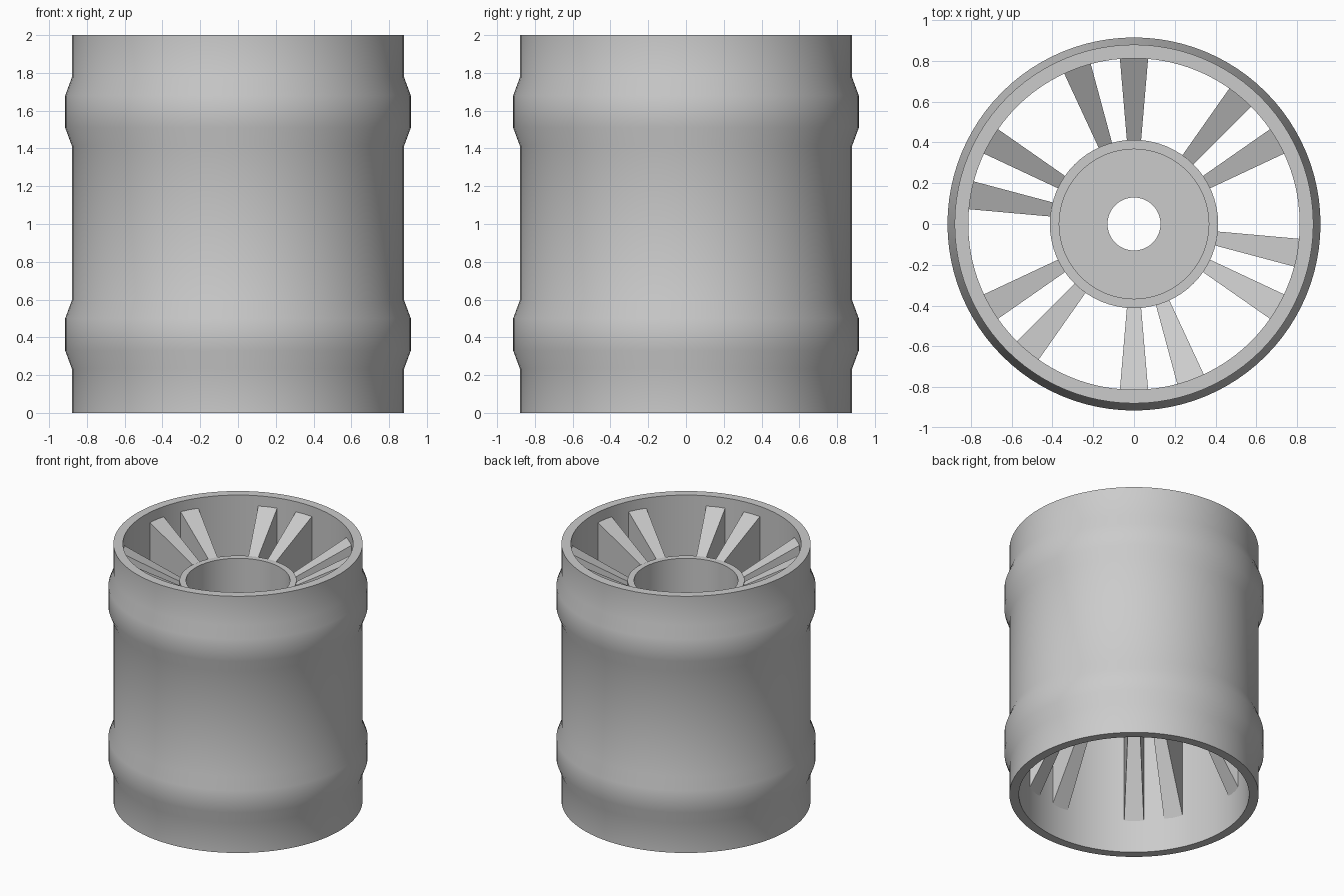
import bpy, bmesh
from math import radians, tau
from mathutils import Matrix, Vector

cube = bpy.data.objects.get("Cube")
if cube:
    bpy.data.objects.remove(cube, do_unlink=True)

grey = bpy.data.materials.new("plain grey")
grey.use_nodes = True
colour = (0.6, 0.6, 0.6, 1)
grey.diffuse_color = colour
grey.node_tree.nodes["Principled BSDF"].inputs["Base Color"].default_value = colour


def finish(name, bm):
    bmesh.ops.recalc_face_normals(bm, faces=bm.faces)
    mesh = bpy.data.meshes.new(name)
    bm.to_mesh(mesh)
    bm.free()
    mesh.materials.append(grey)
    obj = bpy.data.objects.new(name, mesh)
    bpy.context.collection.objects.link(obj)
    return obj


def lathe(name, profile, steps):
    """Revolve a closed (radius, height) outline around z."""
    bm = bmesh.new()
    verts = [bm.verts.new((r, 0, z)) for r, z in profile]
    edges = [bm.edges.new((a, b)) for a, b in zip(verts, verts[1:] + verts[:1])]
    bmesh.ops.spin(bm, geom=verts + edges, cent=(0, 0, 0), axis=(0, 0, 1),
                   angle=tau, steps=steps, use_duplicate=False)
    bmesh.ops.remove_doubles(bm, verts=bm.verts, dist=1e-4)
    obj = finish(name, bm)
    bpy.ops.object.select_all(action='DESELECT')
    obj.select_set(True)
    bpy.context.view_layer.objects.active = obj
    bpy.ops.object.shade_smooth_by_angle(angle=radians(30))
    return obj


# Open barrel with two raised bands
outer = [(0.88, 0)]
for base in (0.235, 1.415):
    outer += [(0.88, base), (0.915, base + 0.095),
              (0.915, base + 0.265), (0.88, base + 0.36)]
outer.append((0.88, 2))
lathe("barrel", outer + [(0.813, 2), (0.813, 0)], 96)

# Central hub: a deep cup with a bored floor
lathe("hub", [(0.13, 0.98), (0.413, 0.98), (0.413, 1.715),
              (0.367, 1.715), (0.367, 1.1), (0.13, 1.1)], 64)


# Tapered web, deeper and wider at the barrel than at the hub
def spoke(name, angle):
    bm = bmesh.new()
    turn = Matrix.Rotation(radians(angle), 3, 'Z')
    ends = []
    for r, half, low, high in ((0.4, 0.034, 1.0, 1.7), (0.82, 0.07, 0.24, 1.925)):
        corners = [(r, -half, low), (r, half, low), (r, half, high), (r, -half, high)]
        ends.append([bm.verts.new(turn @ Vector(c)) for c in corners])
    inner, rim = ends
    bm.faces.new(inner)
    bm.faces.new(rim)
    for i in range(4):
        j = (i + 1) % 4
        bm.faces.new((inner[i], inner[j], rim[j], rim[i]))
    return finish(name, bm)


# Six pairs of spokes
for pair in range(6):
    for side, offset in (("first", 30), ("second", 50)):
        spoke(f"{side}_spoke_{pair + 1}", pair * 60 + offset)
